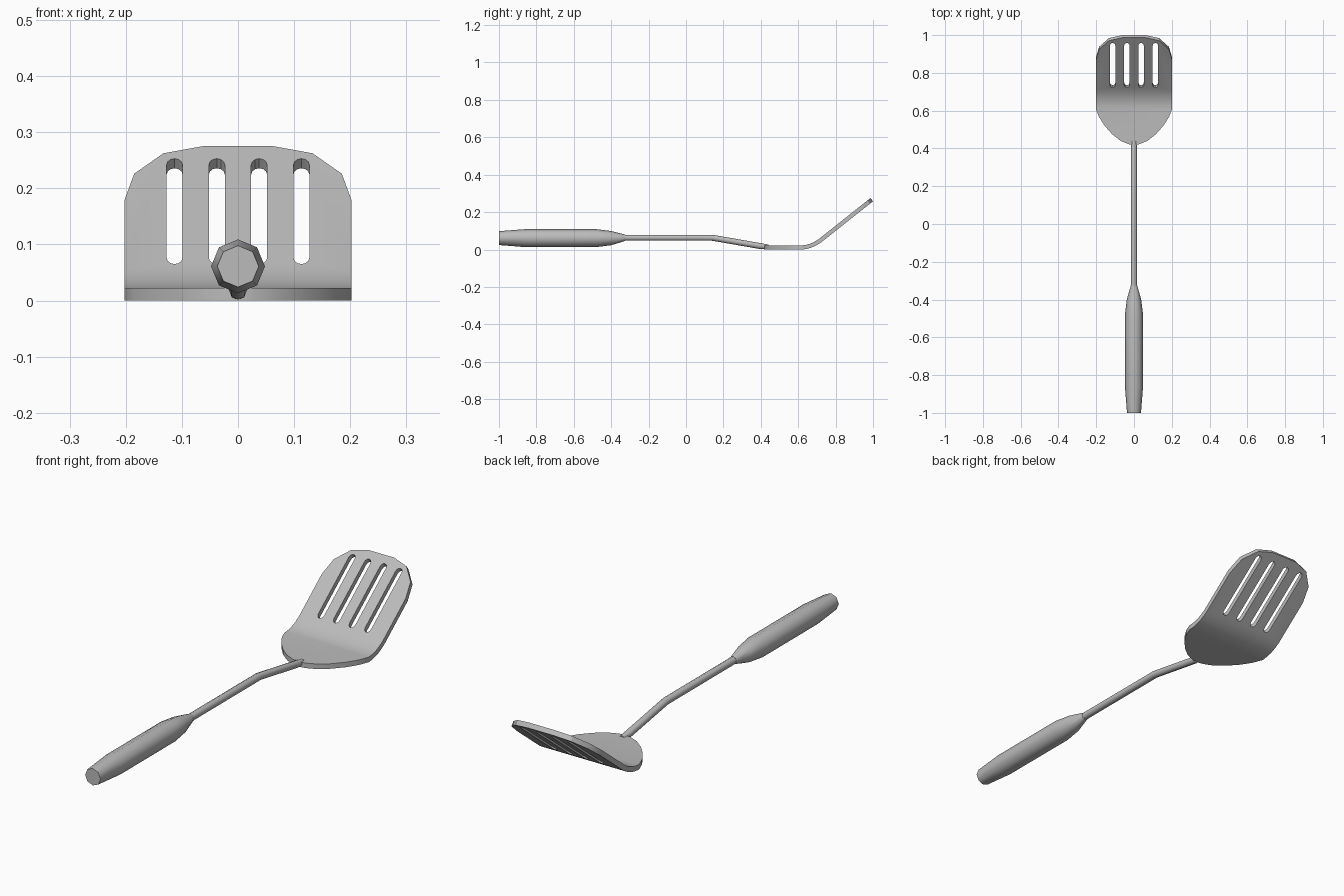
import bpy, bmesh, math
from mathutils import Vector

cube = bpy.data.objects.get("Cube")
if cube:
    bpy.data.objects.remove(cube, do_unlink=True)

steel = bpy.data.materials.new("grey metal")
steel.use_nodes = True
GREY = (0.5, 0.5, 0.5, 1)
steel.diffuse_color = GREY
steel.node_tree.nodes["Principled BSDF"].inputs["Base Color"].default_value = GREY


def make_object(name, bm):
    bmesh.ops.recalc_face_normals(bm, faces=bm.faces)
    mesh = bpy.data.meshes.new(name)
    bm.to_mesh(mesh)
    bm.free()
    mesh.materials.append(steel)
    obj = bpy.data.objects.new(name, mesh)
    bpy.context.collection.objects.link(obj)
    return obj


def add_prism(bm, outline, low, high):
    """Extrude a flat outline between two heights."""
    face = bm.faces.new([bm.verts.new((x, y, low)) for x, y in outline])
    top = bmesh.ops.extrude_face_region(bm, geom=[face])["geom"]
    bmesh.ops.translate(bm, vec=(0, 0, high - low),
                        verts=[v for v in top if isinstance(v, bmesh.types.BMVert)])


def smooth(obj, degrees):
    bpy.ops.object.select_all(action='DESELECT')
    obj.select_set(True)
    bpy.context.view_layer.objects.active = obj
    bpy.ops.object.shade_smooth_by_angle(angle=math.radians(degrees))


# Blade: flat plate from a mirrored half outline
THICK = 0.022
half = [(0.03, 0.423), (0.07, 0.44), (0.115, 0.475), (0.155, 0.52), (0.185, 0.567),
        (0.202, 0.61), (0.202, 0.88), (0.185, 0.938), (0.133, 0.984), (0.0625, 1.0)]
outline = [(0, 0.418)] + half + [(-x, y) for x, y in reversed(half)]
bm = bmesh.new()
add_prism(bm, outline, 0, THICK)

# Bend line: underside of the blade seen from the side
bend = [(0.4, 0), (0.62, 0), (0.645, 0.003), (0.67, 0.010),
        (0.695, 0.021), (0.72, 0.036), (1.0, 0.258)]
for y, _ in bend[1:-1]:
    bmesh.ops.bisect_plane(bm, geom=bm.verts[:] + bm.edges[:] + bm.faces[:],
                           plane_co=(0, y, 0), plane_no=(0, 1, 0))
blade = make_object("blade", bm)

# Slots: four rounded cutters
bm = bmesh.new()
R, NEAR, FAR = 0.0142, 0.735, 0.972
for cx in (-0.113, -0.0377, 0.0377, 0.113):
    slot = []
    for start, cy in ((0, FAR - R), (math.pi, NEAR + R)):
        for i in range(7):
            a = start + math.pi * i / 6
            slot.append((cx + R * math.cos(a), cy + R * math.sin(a)))
    add_prism(bm, slot, -0.1, 0.1)
cutter = make_object("slot_cutter", bm)
cutter.hide_render = True
cut = blade.modifiers.new("slots", 'BOOLEAN')
cut.operation = 'DIFFERENCE'
cut.solver = 'EXACT'
cut.object = cutter
bpy.context.view_layer.objects.active = blade
bpy.ops.object.modifier_apply(modifier=cut.name)
bpy.data.objects.remove(cutter, do_unlink=True)

# Curl the plate along the bend line, keeping its thickness
points = [Vector(p) for p in bend]
dirs = [(b - a).normalized() for a, b in zip(points, points[1:])]


def joint_offset(i):
    """Mitred thickness direction at a bend point."""
    before, after = dirs[max(i - 1, 0)], dirs[min(i, len(dirs) - 1)]
    mid = (before + after).normalized()
    return Vector((-mid.y, mid.x)) / mid.dot(before)


for v in blade.data.vertices:
    i = 0
    while i < len(dirs) - 1 and v.co.y > points[i + 1].x + 1e-5:
        i += 1
    t = (v.co.y - points[i].x) / (points[i + 1].x - points[i].x)
    base = points[i].lerp(points[i + 1], t)
    # past the curl the offset stays square to the plate
    if i == len(dirs) - 1:
        side = Vector((-dirs[i].y, dirs[i].x))
    else:
        side = joint_offset(i).lerp(joint_offset(i + 1), t)
    pos = base + side * v.co.z
    v.co = (v.co.x, pos.x, pos.y)
smooth(blade, 30)


def octagon_tube(name, rings):
    """Loft eight-sided rings given as (y, z, radius)."""
    bm = bmesh.new()
    loops = []
    for y, z, r in rings:
        loops.append([bm.verts.new((r * math.cos(k * math.pi / 4), y,
                                    z + r * math.sin(k * math.pi / 4)))
                      for k in range(8)])
    for a, b in zip(loops, loops[1:]):
        for k in range(8):
            n = (k + 1) % 8
            bm.faces.new((a[k], a[n], b[n], b[k]))
    bm.faces.new(loops[0])
    bm.faces.new(loops[-1])
    obj = make_object(name, bm)
    smooth(obj, 50)
    return obj


# Handle grip and the thin cranked shaft
AXIS = 0.061
octagon_tube("handle", [(-1.0, AXIS, 0.037), (-0.86, AXIS, 0.048), (-0.48, AXIS, 0.048),
                        (-0.40, AXIS, 0.038), (-0.325, AXIS + 0.002, 0.017)])
octagon_tube("shaft", [(-0.335, AXIS + 0.002, 0.016), (0.14, AXIS + 0.002, 0.016),
                       (0.40, 0.018, 0.016), (0.44, 0.014, 0.013)])
